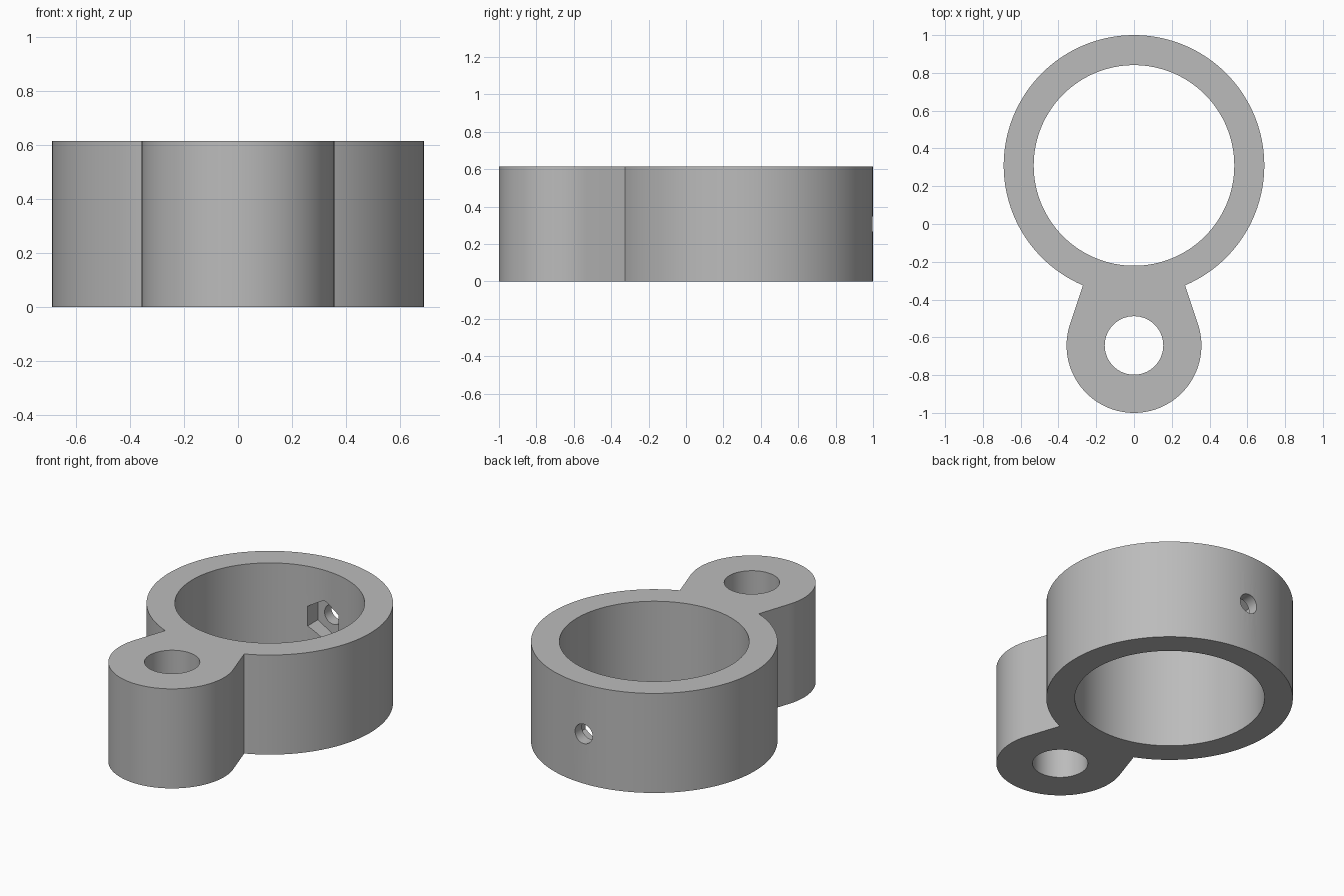
import bpy, bmesh, math
from mathutils import Matrix

cube = bpy.data.objects.get("Cube")
if cube:
    bpy.data.objects.remove(cube, do_unlink=True)

HEIGHT = 0.615
RING_Y, RING_R, BORE_R = 0.31, 0.69, 0.531
BOSS_Y, BOSS_R, PIN_R = -0.643, 0.357, 0.155
SCREW_Z = 0.307

grey = bpy.data.materials.new("plain_grey")
grey.use_nodes = True
colour = (0.5, 0.5, 0.5, 1)
grey.diffuse_color = colour
grey.node_tree.nodes["Principled BSDF"].inputs["Base Color"].default_value = colour


def make_object(name, bm):
    mesh = bpy.data.meshes.new(name)
    bmesh.ops.recalc_face_normals(bm, faces=bm.faces)
    bm.to_mesh(mesh)
    bm.free()
    obj = bpy.data.objects.new(name, mesh)
    bpy.context.collection.objects.link(obj)
    mesh.materials.append(grey)
    return obj


def arc(cy, r, start, end, n):
    angles = [start + (end - start) * i / n for i in range(n + 1)]
    return [(r * math.cos(a), cy + r * math.sin(a)) for a in angles]


def cutter(name, r, depth, sides, matrix):
    bm = bmesh.new()
    bmesh.ops.create_cone(bm, cap_ends=True, segments=sides, radius1=r,
                          radius2=r, depth=depth, matrix=matrix)
    obj = make_object(name, bm)
    obj.hide_render = True
    return obj


# Clamp body: ring and boss joined by a tapered neck, as one extruded outline
neck = math.asin(0.27 / RING_R)
flare = math.radians(19)
down = math.pi / 2
outline = arc(RING_Y, RING_R, neck - down, 3 * down - neck, 112)
outline += arc(BOSS_Y, BOSS_R, math.pi - flare, 2 * math.pi + flare, 72)
bm = bmesh.new()
base = bm.faces.new([bm.verts.new((x, y, 0)) for x, y in outline])
top = bmesh.ops.extrude_face_region(bm, geom=[base], use_keep_orig=True)["geom"]
bmesh.ops.translate(bm, vec=(0, 0, HEIGHT),
                    verts=[v for v in top if isinstance(v, bmesh.types.BMVert)])
body = make_object("clamp_body", bm)

# Bore, pin hole, screw hole through the back wall and hexagonal nut pocket
lay_back = Matrix.Rotation(math.pi / 2, 4, "X")
point_up = Matrix.Rotation(math.pi / 2, 4, "Z")
mid = HEIGHT / 2
cutters = [
    cutter("bore_cutter", BORE_R, 2, 128, Matrix.Translation((0, RING_Y, mid))),
    cutter("pin_hole_cutter", PIN_R, 2, 64, Matrix.Translation((0, BOSS_Y, mid))),
    cutter("screw_hole_cutter", 0.06, 0.5, 40,
           Matrix.Translation((0, 0.95, SCREW_Z)) @ lay_back),
]
# Nut pocket has a point at top and bottom
pocket = cutter("nut_pocket_cutter", 0.122, 0.33, 6,
                Matrix.Translation((0, 0.765, SCREW_Z)) @ lay_back)
verts = pocket.data.vertices
if max(v.co.x for v in verts) > 0.115:
    pocket.data.transform(Matrix.Translation((0, 0.765, SCREW_Z)) @ lay_back @ point_up
                          @ (Matrix.Translation((0, 0.765, SCREW_Z)) @ lay_back).inverted())
cutters.append(pocket)

bpy.context.view_layer.objects.active = body
body.select_set(True)
for c in cutters:
    mod = body.modifiers.new(c.name, "BOOLEAN")
    mod.operation = "DIFFERENCE"
    mod.solver = "EXACT"
    mod.object = c
    bpy.ops.object.modifier_apply(modifier=mod.name)
for c in cutters:
    bpy.data.objects.remove(c, do_unlink=True)

bpy.ops.object.select_all(action="DESELECT")
body.select_set(True)
bpy.ops.object.shade_smooth_by_angle(angle=math.radians(15))
